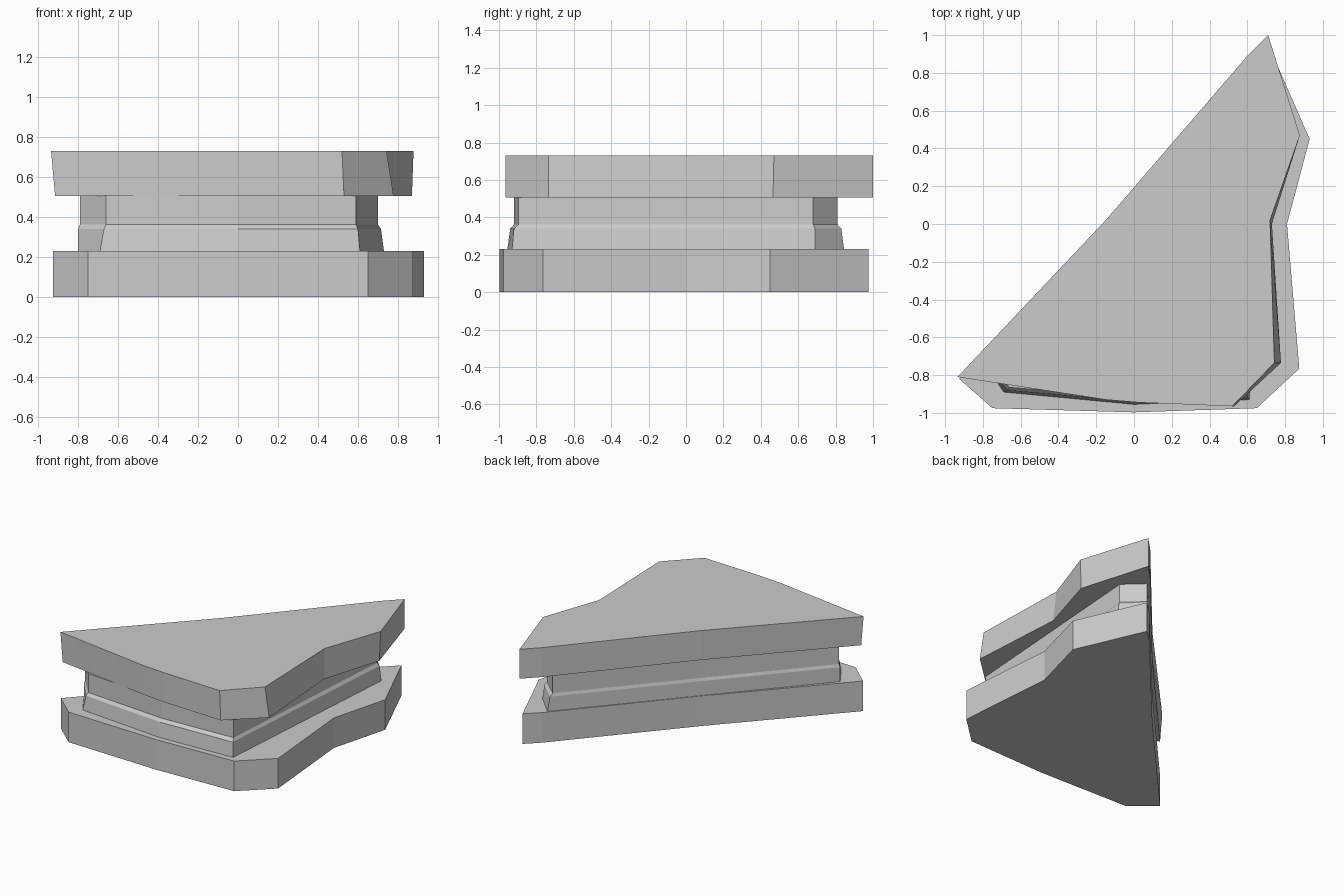
import bpy
import bmesh

cube = bpy.data.objects.get("Cube")
if cube:
    bpy.data.objects.remove(cube, do_unlink=True)

grey = bpy.data.materials.new("plain grey")
grey.use_nodes = True
colour = (0.6, 0.6, 0.6, 1)
grey.diffuse_color = colour
grey.node_tree.nodes["Principled BSDF"].inputs["Base Color"].default_value = colour


def loft(name, *loops):
    """Join matching outlines, each given as (height, points), into a closed solid."""
    bm = bmesh.new()
    rings = [[bm.verts.new((x, y, z)) for x, y in pts] for z, pts in loops]
    count = len(rings[0])
    for low, high in zip(rings, rings[1:]):
        for i in range(count):
            j = (i + 1) % count
            bm.faces.new((low[i], low[j], high[j], high[i]))
    bm.faces.new(rings[0][::-1])
    bm.faces.new(rings[-1])
    bmesh.ops.recalc_face_normals(bm, faces=bm.faces)
    mesh = bpy.data.meshes.new(name)
    bm.to_mesh(mesh)
    bm.free()
    mesh.materials.append(grey)
    obj = bpy.data.objects.new(name, mesh)
    bpy.context.collection.objects.link(obj)
    return obj


# Lower slab with straight walls
base = [(-0.925, -0.82), (-0.75, -0.975), (0, -0.997), (0.65, -0.975),
        (0.875, -0.765), (0.81, 0), (0.93, 0.45), (0.7, 0.975),
        (0.6, 0.88), (-0.15, 0.02)]
loft("lower_slab", (0, base), (0.23, base))

# Sloped band with a chamfered upper rim
band_foot = [(-0.80, -0.72), (-0.69, -0.89), (0, -0.955), (0.61, -0.93),
             (0.73, 0.69), (0.58, 0.845), (-0.16, 0)]
band_rim = [(-0.80, -0.72), (-0.67, -0.88), (0, -0.94), (0.60, -0.92),
            (0.715, 0.69), (0.57, 0.83), (-0.16, 0)]
neck_foot = [(-0.79, -0.72), (-0.66, -0.865), (0, -0.92), (0.59, -0.895),
             (0.70, 0.68), (0.56, 0.81), (-0.16, -0.01)]
loft("sloped_band", (0.23, band_foot), (0.34, band_rim), (0.362, neck_foot))

# Recessed neck
loft("neck", (0.36, neck_foot), (0.506, neck_foot))

# Upper slab with slightly tapered walls
top_under = [(-0.915, -0.81), (-0.15, -0.925), (0.03, -0.945), (0.53, -0.965),
             (0.778, -0.735), (0.73, 0), (0.87, 0.465), (0.71, 1.0),
             (0.6, 0.89), (-0.15, 0.02)]
top_face = [(-0.935, -0.81), (-0.15, -0.93), (0.03, -0.945), (0.52, -0.965),
            (0.743, -0.735), (0.72, 0.02), (0.878, 0.47), (0.71, 1.0),
            (0.6, 0.89), (-0.15, 0.02)]
loft("upper_slab", (0.505, top_under), (0.73, top_face))
